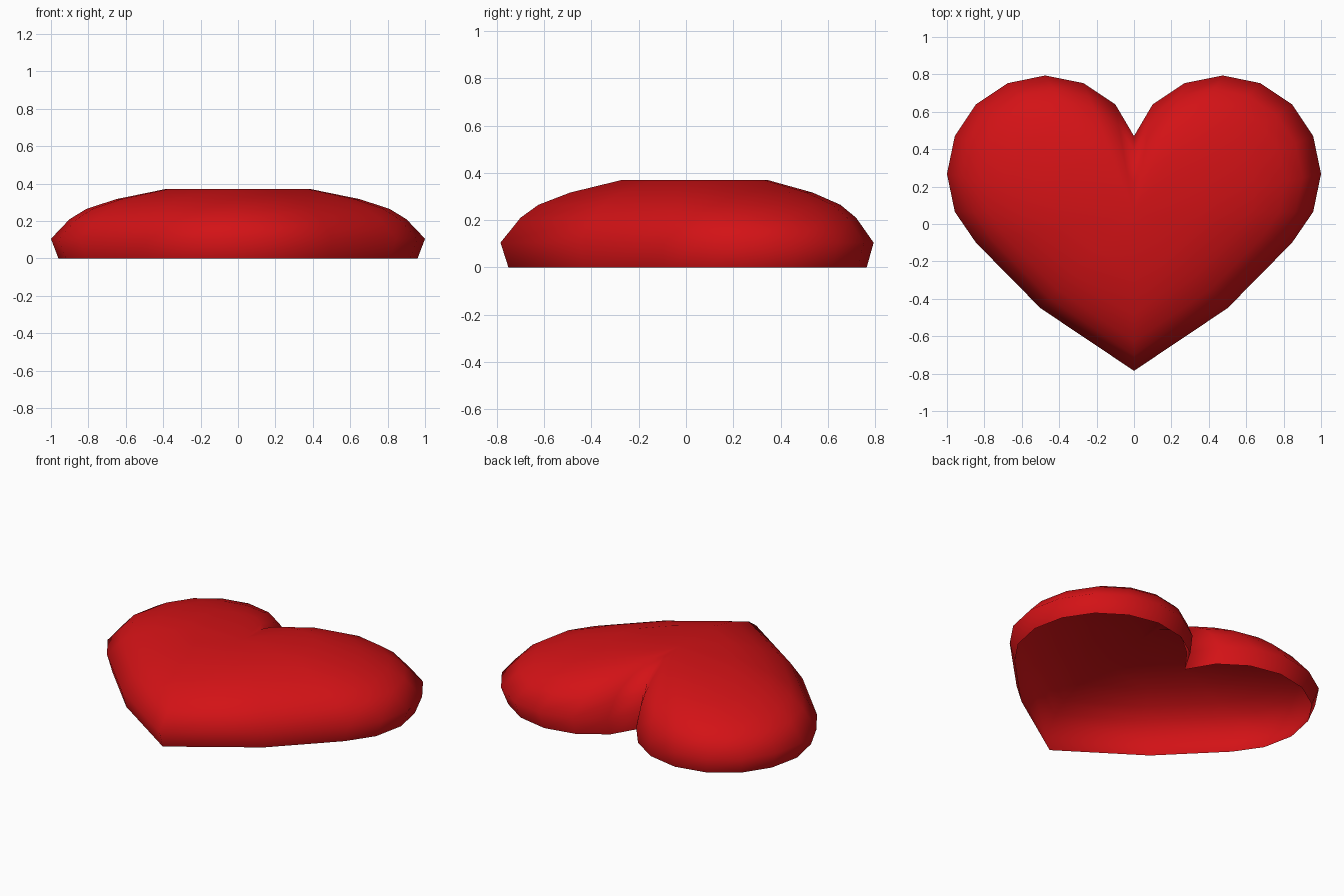
import bpy, bmesh

if "Cube" in bpy.data.objects:
    bpy.data.objects.remove(bpy.data.objects["Cube"])

# Right half of the heart outline at its widest level, from notch to tip
HALF = [(0, 0.47), (0.10, 0.64), (0.27, 0.753), (0.475, 0.794), (0.675, 0.753),
        (0.845, 0.64), (0.958, 0.47), (1.0, 0.268), (0.958, 0.065),
        (0.845, -0.10), (0.50, -0.45), (0, -0.785)]
OUTLINE = HALF + [(-x, y) for x, y in HALF[-2:0:-1]]

# Rings (height, scale) from the open bottom edge up to the flat top
RINGS = [(0, 0.96), (0.105, 1.0), (0.21, 0.90), (0.265, 0.81), (0.317, 0.65), (0.37, 0.392)]
CY = 0.057  # rings shrink toward this y

bm = bmesh.new()
rings = [[bm.verts.new((x * s, CY + (y - CY) * s, z)) for x, y in OUTLINE] for z, s in RINGS]
n = len(OUTLINE)

# Domed side walls
for low, high in zip(rings, rings[1:]):
    for i in range(n):
        j = (i + 1) % n
        bm.faces.new((low[j], low[i], high[i], high[j]))

# Flat top cap; the underside stays open
centre = bm.verts.new((0, CY, RINGS[-1][0]))
for i in range(n):
    bm.faces.new((rings[-1][(i + 1) % n], rings[-1][i], centre))

for f in bm.faces:
    f.smooth = True

mesh = bpy.data.meshes.new("heart_shell")
bm.to_mesh(mesh)
bm.free()
heart = bpy.data.objects.new("heart_shell", mesh)
bpy.context.collection.objects.link(heart)

# Red colour
red = bpy.data.materials.new("red")
red.diffuse_color = (0.65, 0.006, 0.008, 1)
red.use_nodes = True
red.node_tree.nodes["Principled BSDF"].inputs["Base Color"].default_value = red.diffuse_color
mesh.materials.append(red)
